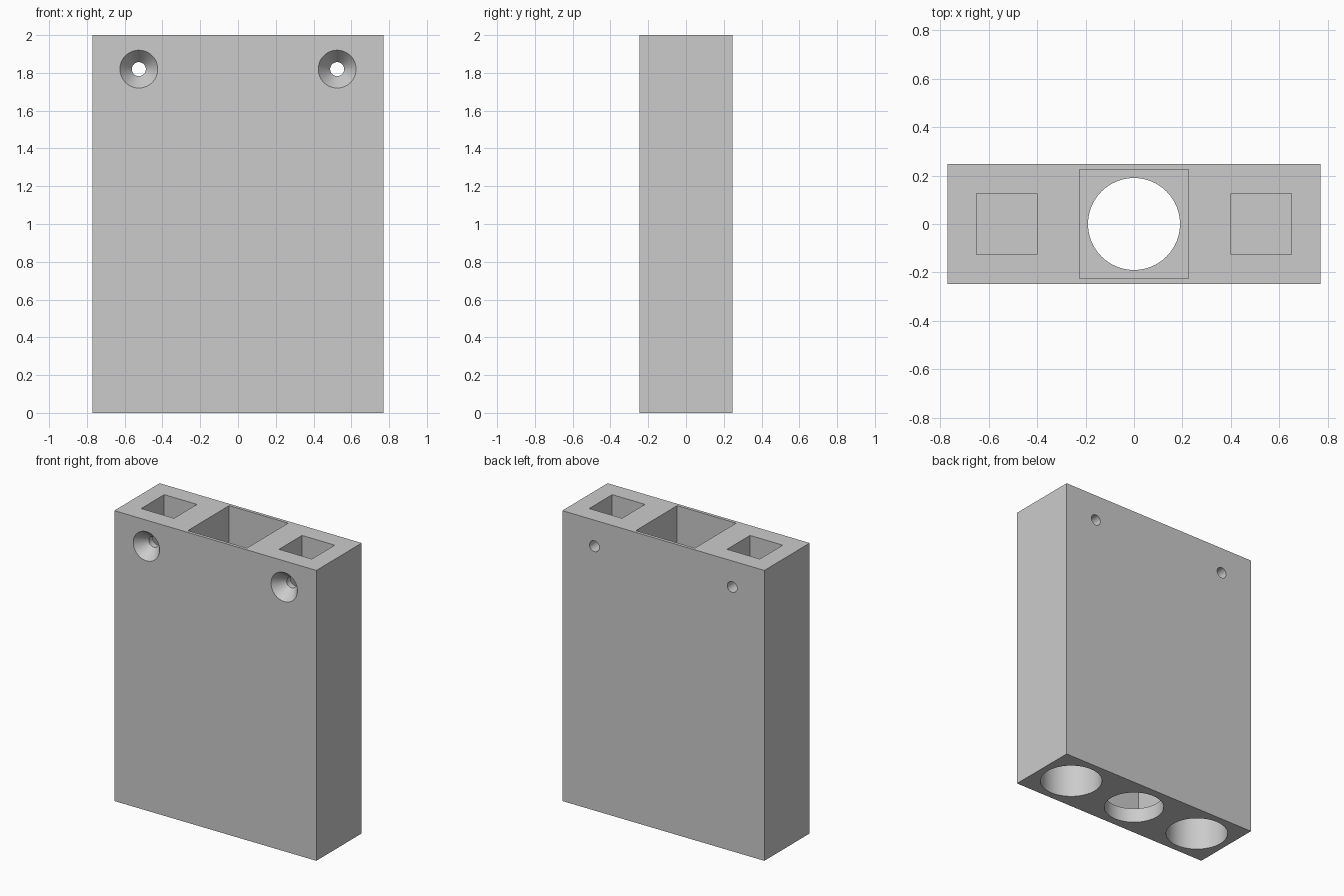
import bpy
import math

W, D, H = 1.54, 0.494, 2.0
SIDE = 0.525          # distance of the side pockets and screws from the middle
EPS = 0.05            # how far cutters stick out of the block

if "Cube" in bpy.data.objects:
    bpy.data.objects.remove(bpy.data.objects["Cube"], do_unlink=True)

grey = bpy.data.materials.new("plain grey")
grey.use_nodes = True
colour = (0.6, 0.6, 0.6, 1)
grey.diffuse_color = colour
grey.node_tree.nodes["Principled BSDF"].inputs["Base Color"].default_value = colour


def box(name, x, width, depth, bottom, top):
    bpy.ops.mesh.primitive_cube_add(size=1, location=(x, 0, (bottom + top) / 2))
    ob = bpy.context.object
    ob.name = name
    ob.scale = (width, depth, top - bottom)
    bpy.ops.object.transform_apply(location=False, rotation=False, scale=True)
    ob.data.materials.append(grey)
    return ob


def round_cutter(name, r1, r2, length, location, along_y=False):
    bpy.ops.mesh.primitive_cone_add(
        vertices=64, radius1=r1, radius2=r2, depth=length, location=location,
        rotation=(math.pi / 2 if along_y else 0, 0, 0))
    ob = bpy.context.object
    ob.name = name
    ob.data.materials.append(grey)
    return ob


def cut(body, cutter):
    mod = body.modifiers.new(cutter.name, 'BOOLEAN')
    mod.operation = 'DIFFERENCE'
    mod.solver = 'EXACT'
    mod.object = cutter
    bpy.context.view_layer.objects.active = body
    bpy.ops.object.modifier_apply(modifier=mod.name)
    bpy.data.objects.remove(cutter, do_unlink=True)


body = box("holder_block", 0, W, D, 0, H)

# Deep square centre well with a round opening through its floor
cut(body, box("centre_well", 0, 0.45, 0.45, 0.1, H + EPS))
cut(body, round_cutter("floor_opening", 0.19, 0.19, 0.4, (0, 0, 0.1)))

for x in (-SIDE, SIDE):
    # Square pocket from the top, round socket from the bottom
    cut(body, box("square_pocket", x, 0.25, 0.25, 1.05, H + EPS))
    socket = 0.95 + EPS
    cut(body, round_cutter("round_socket", 0.197, 0.197, socket, (x, 0, socket / 2 - EPS)))
    # Screw hole through front and back, countersunk at the front
    cut(body, round_cutter("screw_hole", 0.037, 0.037, D + 2 * EPS, (x, 0, 1.82), True))
    cut(body, round_cutter("countersink", 0.029, 0.116, 0.11, (x, -0.212, 1.82), True))

# Smooth the round walls, keep the block edges sharp
bpy.ops.object.select_all(action='DESELECT')
body.select_set(True)
bpy.context.view_layer.objects.active = body
bpy.ops.object.shade_smooth_by_angle(angle=math.radians(25))
